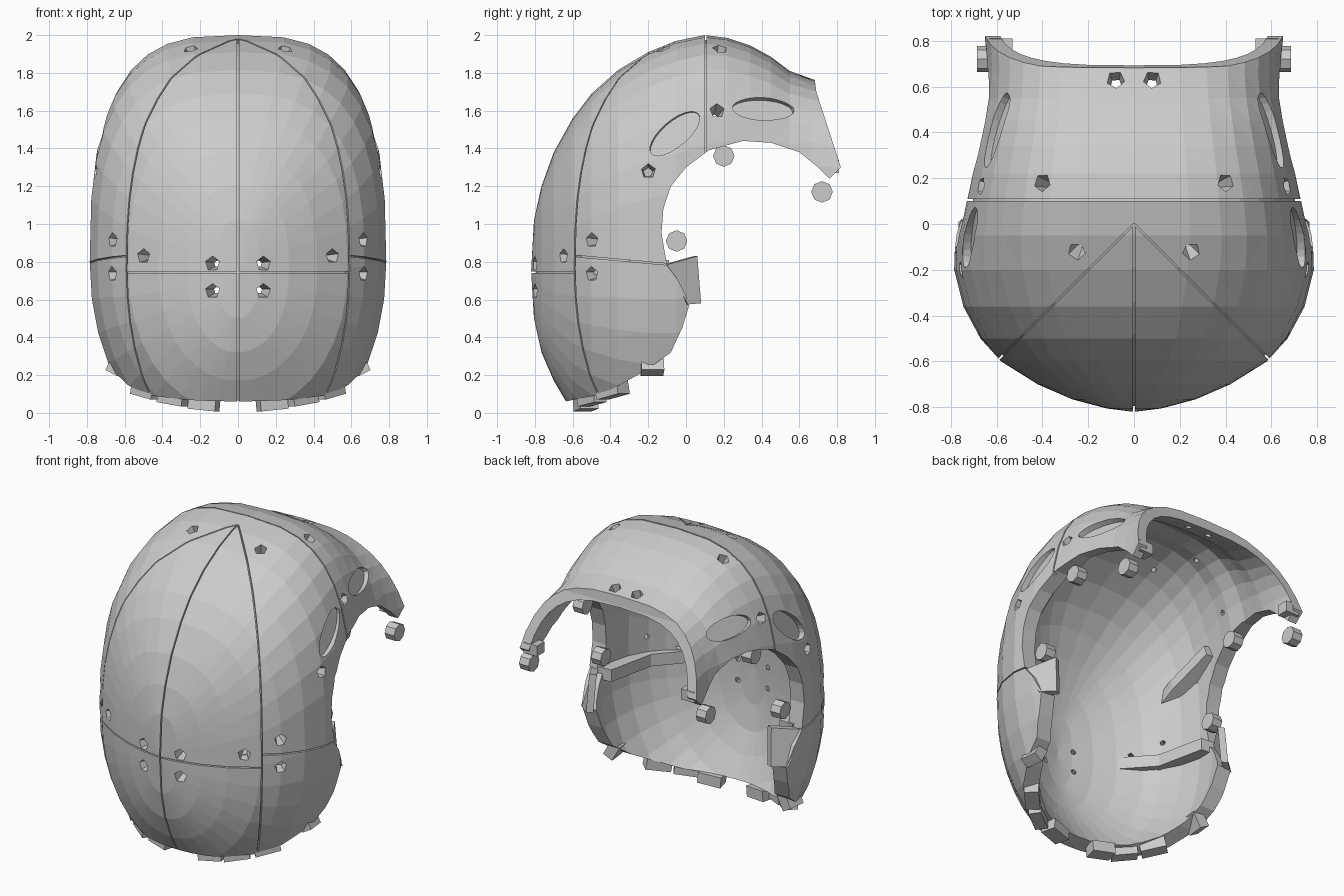
import bpy, bmesh, math
from mathutils import Vector, Matrix
from mathutils.bvhtree import BVHTree

if "Cube" in bpy.data.objects:
    bpy.data.objects.remove(bpy.data.objects["Cube"])


def make(name, bm):
    bmesh.ops.recalc_face_normals(bm, faces=bm.faces)
    me = bpy.data.meshes.new(name)
    bm.to_mesh(me)
    bm.free()
    ob = bpy.data.objects.new(name, me)
    bpy.context.collection.objects.link(ob)
    return ob


def boolean(ob, cutter, op='DIFFERENCE'):
    m = ob.modifiers.new('cut', 'BOOLEAN')
    m.operation, m.object, m.solver = op, cutter, 'EXACT'
    dg = bpy.context.evaluated_depsgraph_get()
    me = bpy.data.meshes.new_from_object(ob.evaluated_get(dg))
    ob.modifiers.clear()
    ob.data = me
    bpy.data.objects.remove(cutter)


def loft(name, a, b):
    # closed solid between two matching outlines of 3D points
    bm = bmesh.new()
    a, b = [bm.verts.new(p) for p in a], [bm.verts.new(p) for p in b]
    n = len(a)
    bm.faces.new(a)
    bm.faces.new(b[::-1])
    for i in range(n):
        bm.faces.new((a[i], a[(i + 1) % n], b[(i + 1) % n], b[i]))
    return make(name, bm)


def prism(name, pts):
    return loft(name, [(-2, y, z) for y, z in pts], [(2, y, z) for y, z in pts])


def box(name, lo, hi, rot=None):
    lo, hi = Vector(lo), Vector(hi)
    bm = bmesh.new()
    bmesh.ops.create_cube(bm, size=1, matrix=Matrix.Translation((lo + hi) / 2)
                          @ Matrix.Diagonal((*(hi - lo), 1)))
    if rot:
        bmesh.ops.transform(bm, matrix=rot, verts=bm.verts)
    return make(name, bm)


# Dome cross-sections along y: y, half width, top z, bottom z, widest z
RINGS = [(-.805, .12, 1.02, .5, .75), (-.765, .27, 1.2, .32, .75), (-.70, .42, 1.38, .17, .75),
         (-.60, .58, 1.56, 0, .76), (-.50, .67, 1.69, -.1, .78), (-.36, .745, 1.815, -.2, .8),
         (-.2, .785, 1.91, -.25, .8), (-.05, .78, 1.97, -.25, .8), (.1, .755, 2.0, -.25, .85),
         (.22, .73, 1.985, -.2, .9), (.34, .70, 1.945, 0, .95), (.45, .675, 1.885, .2, 1.0),
         (.55, .655, 1.81, .3, 1.05), (.66, .645, 1.77, .4, 1.1), (.76, .65, 1.74, .5, 1.1),
         (.9, .67, 1.68, .5, 1.1)]
SEG = 36


def dome(name, inset=0.0, brow=None):
    bm = bmesh.new()
    rows = []
    for y, w, zt, zb, zm in RINGS:
        row = []
        up = 2.55 + .5 * min(1, max(0, (y + .7) / .7))
        for i in range(SEG):
            t = 2 * math.pi * i / SEG
            c, s = math.cos(t), math.sin(t)
            e = 2 / up if s > 0 else 2 / 2.1
            h = zt - zm if s > 0 else zm - zb
            row.append(bm.verts.new((math.copysign(abs(c) ** e, c) * w, y,
                                     zm + math.copysign(abs(s) ** e, s) * h)))
        rows.append(row)
    for a, b in zip(rows, rows[1:]):
        for i in range(SEG):
            j = (i + 1) % SEG
            bm.faces.new((a[i], a[j], b[j], b[i]))
    tip = bm.verts.new((0, -.82, .75))
    for i in range(SEG):
        bm.faces.new((tip, rows[0][(i + 1) % SEG], rows[0][i]))
    bm.faces.new(rows[-1])
    bmesh.ops.recalc_face_normals(bm, faces=bm.faces)
    bm.normal_update()
    if inset:
        for v, n in [(v, v.normal.copy()) for v in bm.verts]:
            v.co -= n * (brow if brow and v.co.y > .3 else inset)
        for v in rows[-1]:
            v.co.y = 1.1
    bmesh.ops.triangulate(bm, faces=bm.faces)
    return make(name, bm)


# Side outline of the shell (y, z), including the face opening
PROFILE = [(-1.1, .06), (-.64, .06), (-.44, .1), (-.22, .22), (-.08, .32), (-.02, .45), (.02, .58),
           (-.04, .7), (-.1, .78), (-.13, .95), (-.12, 1.08), (-.08, 1.2), (0, 1.3),
           (.12, 1.39), (.3, 1.44), (.45, 1.43), (.6, 1.38), (.7, 1.3), (.76, 1.24), (.82, 1.3),
           (.69, 1.7), (.6, 2.4), (-1.1, 2.4)]


def shrink(pts, d):
    out = []
    for i, p in enumerate(pts):
        a, p, b = Vector(pts[i - 1]), Vector(p), Vector(pts[(i + 1) % len(pts)])
        e1, e2 = (p - a).normalized(), (b - p).normalized()
        n = (Vector((-e1.y, e1.x)) + Vector((-e2.y, e2.x))).normalized()
        out.append(tuple(p + n * d))
    return out


# Shell: thin wall with a thicker rim along the opening
shell = dome('helmet_shell')
tree = BVHTree.FromObject(shell, bpy.context.evaluated_depsgraph_get())
thin = dome('thin_cut', .055)
boolean(thin, prism('inset', shrink(PROFILE, .075)), 'INTERSECT')
boolean(shell, dome('rim_cut', .1, .065))
boolean(shell, thin)
boolean(shell, prism('outline', PROFILE), 'INTERSECT')


# Panel seams, cut as shallow grooves
def seam(lo, hi, rot=None):
    slab = box('seam', lo, hi, rot)
    boolean(slab, dome('seam_floor', .025))
    boolean(shell, slab)


G = .004
seam((-G, -1, -.3), (G, 0, 2.2))
seam((-1, .105 - G, 1), (1, .105 + G, 2.2))
seam((-.585, -1, .745 - G), (.585, -.5, .745 + G))
for s in (-1, 1):
    seam((-G, -1.2, -.3), (G, 0, 2.2), Matrix.Rotation(s * math.pi / 4, 4, 'Z'))
    tilt = Matrix.Translation((0, -.58, .83)) @ Matrix.Rotation(-.09, 4, 'X')
    seam((min(s * .585, s), 0, -G), (max(s * .585, s), .52, G), tilt)


def surface(origin, direction):
    hit, n, _, _ = tree.ray_cast(Vector(origin), Vector(direction))
    return hit, (-n if n.dot(Vector(direction)) > 0 else n)


# Countersunk bolt holes, found by projecting onto the dome
rays = [((x, -3, z), (0, 1, 0)) for x, z in [(.135, .79), (.135, .645), (.5, .83)]]
rays += [((3, y, z), (-1, 0, 0)) for y, z in [(-.5, .915), (-.5, .735), (.165, 1.6), (-.2, 1.28)]]
rays += [((x, y, 4), (0, 0, -1)) for x, y in [(.08, .63), (.4, .18), (.25, -.12)]]
bm = bmesh.new()
for o, d in rays:
    for s in (-1, 1):
        hit, n = surface((o[0] * s, o[1], o[2]), (d[0] * s, d[1], d[2]))
        m = Matrix.Translation(hit - n * .055) @ n.to_track_quat('Z', 'Y').to_matrix().to_4x4()
        bmesh.ops.create_cone(bm, cap_ends=True, segments=5, radius1=.014, radius2=.042,
                              depth=.13, matrix=m)
boolean(shell, make('holes', bm))

# Oval recesses on the temples: y, z, half length, half height, tilt
for y, z, a, b, tilt in [(.41, 1.61, .17, .065, .1), (-.06, 1.48, .165, .07, .75)]:
    for s in (-1, 1):
        hit, n = surface((3 * s, y, z), (-s, 0, 0))
        u = Vector((0, math.cos(tilt), math.sin(tilt)))
        u = (u - n * u.dot(n)).normalized()
        m = Matrix((u, n.cross(u), n)).transposed().to_4x4()
        m.translation = hit + n * .065
        bm = bmesh.new()
        bmesh.ops.create_cone(bm, cap_ends=True, segments=24, radius1=1, radius2=1, depth=.2,
                              matrix=m @ Matrix.Diagonal((a, b, 1, 1)))
        boolean(shell, make('oval', bm))

# Round fastening pegs around the opening: x, y, z
for i, (x, y, z) in enumerate([(.62, .2, 1.36), (.65, .72, 1.17), (.66, -.05, .91)]):
    for s in (-1, 1):
        bm = bmesh.new()
        bmesh.ops.create_cone(bm, cap_ends=True, segments=8, radius1=.057, radius2=.057, depth=.07,
                              matrix=Matrix.Translation((s * x, y, z)) @ Matrix.Rotation(math.pi / 2, 4, 'Y'))
        make('peg_%d' % i, bm)

# Tabs along the lower rim: centre, size, turn about z, roll about y
TABS = [((.64, -.18, .26), (.07, .12, .11), .1, .5), ((.48, -.39, .12), (.16, .09, .07), .8, .2),
        ((.34, -.5, .075), (.16, .08, .06), .6, .15), ((.18, -.53, .05), (.15, .1, .07), .25, .1)]
for i, (c, d, rz, ry) in enumerate(TABS):
    for s in (-1, 1):
        m = (Matrix.Translation((s * c[0], c[1], c[2])) @ Matrix.Rotation(s * rz, 4, 'Z')
             @ Matrix.Rotation(-s * ry, 4, 'Y'))
        h = Vector(d) / 2
        box('rim_tab_%d' % i, -h, h, m)

# Inner corner shelf, sloping inner rib, turned-in cheek flange (as outline pairs), temple block
SHELF = [(.28, -.72), (.57, -.55), (.745, -.3), (.72, -.09), (.62, -.1), (.55, -.42)]
RIB = [(.58, -.5, 1.15), (.7, -.28, 1.2), (.68, -.02, 1.36), (.6, -.03, 1.36), (.56, -.3, 1.22)]
FLANGE = [(.765, -.1, .785), (.67, .06, .83), (.68, .08, .58), (.765, .01, .575)]
for s in (-1, 1):
    loft('inner_shelf', [(s * x, y, .73) for x, y in SHELF], [(s * x, y, .81) for x, y in SHELF])
    loft('inner_rib', [(s * x, y, z) for x, y, z in RIB], [(s * x, y - .02, z + .07) for x, y, z in RIB])
    loft('cheek_flange', [(s * x, y, z) for x, y, z in FLANGE],
         [(s * (x - .04), y - .02, z) for x, y, z in FLANGE])
    box('temple_block', (min(s * .53, s * .63), .73, 1.27), (max(s * .53, s * .63), .81, 1.34))
